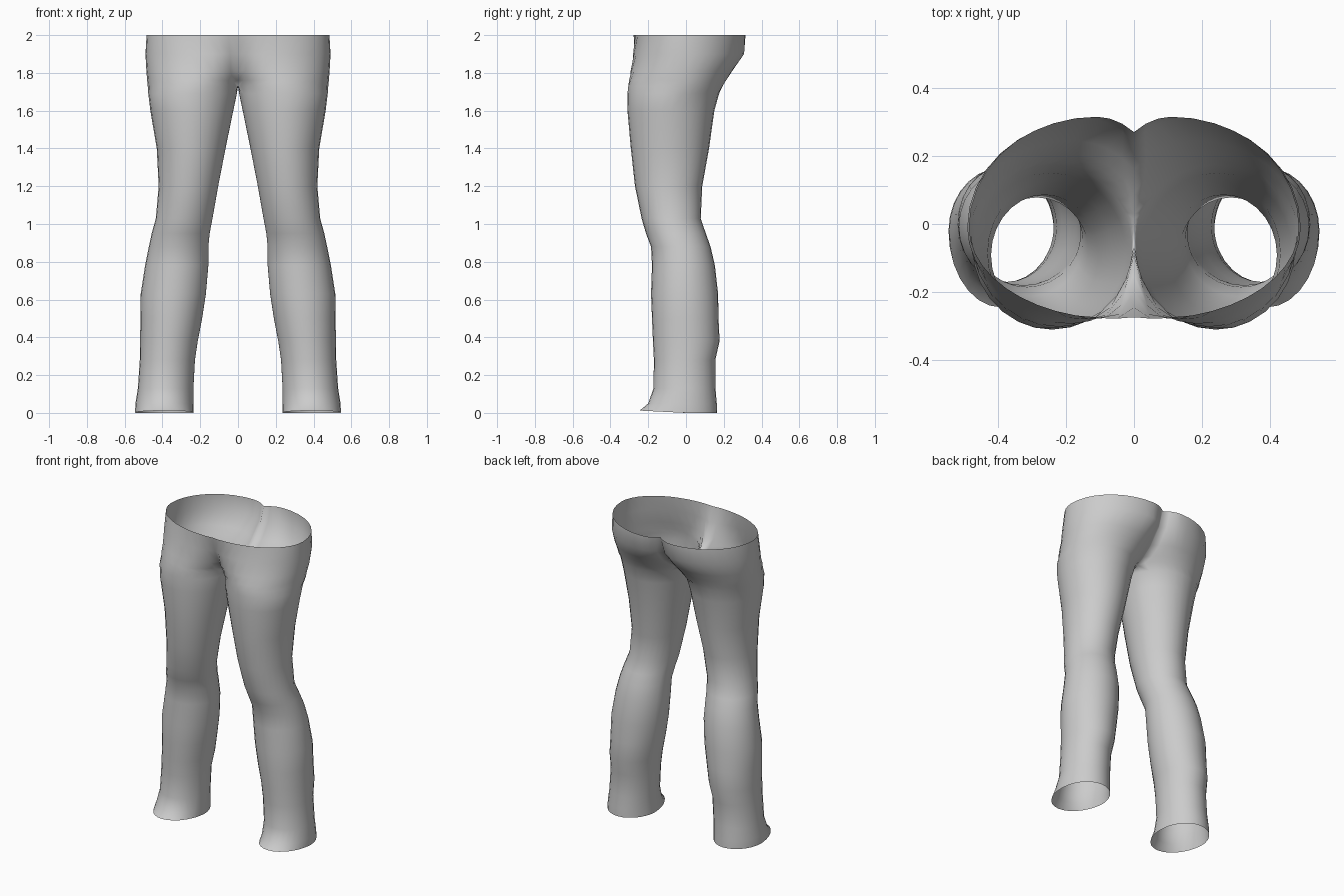
import bpy, bmesh
from math import sin, cos, pi, asin, radians

cube = bpy.data.objects.get("Cube")
if cube:
    bpy.data.objects.remove(cube)

fabric = bpy.data.materials.new("grey_fabric")
fabric.use_nodes = True
grey = (0.6, 0.6, 0.6, 1)
fabric.diffuse_color = grey
fabric.node_tree.nodes["Principled BSDF"].inputs["Base Color"].default_value = grey

HALF, INNER = 13, 7   # points on each half ring, points on the inseam

# Leg rings: height, inner x, outer x, front y, back y
LEG = [
    (0.00, .235, .545, -.245, .165), (0.05, .236, .543, -.20, .163),
    (0.13, .236, .53, -.172, .156), (0.28, .228, .52, -.17, .155),
    (0.38, .213, .518, -.175, .178), (0.50, .19, .517, -.18, .172),
    (0.63, .17, .515, -.185, .17), (0.78, .157, .492, -.18, .153),
    (0.88, .157, .472, -.185, .13), (0.95, .15, .457, -.212, .105),
    (1.03, .135, .435, -.235, .078), (1.20, .105, .42, -.27, .086),
    (1.40, .066, .43, -.292, .122), (1.60, .025, .464, -.31, .15),
    (1.69, .006, .475, -.31, .175),
]
# Hip rings: height, outer x, then (bulge x, bulge y, midline y) for front and back
HIP = [
    (1.73, .478, (.23, -.307, -.09), (.22, .195, .03)),
    (1.76, .481, (.22, -.302, -.15), (.21, .212, .09)),
    (1.81, .485, (.19, -.293, -.20), (.18, .245, .16)),
    (1.90, .49, (.13, -.28, -.245), (.13, .308, .235)),
    (2.00, .484, (.06, -.278, -.274), (.11, .315, .27)),
]


def arc(cx, outer, inner, cy, y, end):
    """Half ring from the outer side round to the inner side."""
    pts = []
    for i in range(HALF):
        t = end * i / (HALF - 1)
        r = outer if cos(t) > 0 else inner
        pts.append((cx + r * cos(t), cy + (y - cy) * sin(t)))
    return pts


def hip_arc(outer_x, cy, cx, y, mid):
    end = pi - asin((mid - cy) / (y - cy))
    return arc(cx, outer_x - cx, cx / -cos(end), cy, y, end)


def close_ring(front, back, inseam):
    return front + inseam + back[:0:-1]


rings = []
for z, xi, xo, yf, yb in LEG:
    cx, cy, r = (xi + xo) / 2, (yf + yb) / 2, (xo - xi) / 2
    if z < 0.1:
        cy = -.02
    gap = radians(25)
    f = arc(cx, r, r, cy, yf, pi - gap)
    b = arc(cx, r, r, cy, yb, pi - gap)
    inseam = []
    for k in range(1, INNER + 1):
        a = gap * (1 - 2 * k / (INNER + 1))
        depth = (cy - yf) if a > 0 else (yb - cy)
        inseam.append((cx - r * cos(a), cy - depth * sin(a)))
    # slight lift at the front of the hem
    rings.append([(x, y, z + (max(0, -y) * .05 if z == 0 else 0))
                  for x, y in close_ring(f, b, inseam)])
for z, xo, fr, ba in HIP:
    cy = (fr[2] + ba[2]) / 2 if z < 1.8 else -.01
    f, b = hip_arc(xo, cy, *fr), hip_arc(xo, cy, *ba)
    inseam = [(0, fr[2] + (ba[2] - fr[2]) * k / (INNER + 1)) for k in range(1, INNER + 1)]
    rings.append([(x, y, z) for x, y in close_ring(f, b, inseam)])

# Skin one leg; above the crotch the inseam is left open so the hips join
bm = bmesh.new()
grid = [[bm.verts.new(p) for p in ring] for ring in rings]
n = len(grid[0])
for j in range(len(grid) - 1):
    for i in range(n):
        if j >= len(LEG) and HALF - 1 <= i < HALF + INNER:
            continue
        k = (i + 1) % n
        bm.faces.new((grid[j][k], grid[j][i], grid[j + 1][i], grid[j + 1][k]))
bmesh.ops.delete(bm, geom=[v for v in bm.verts if not v.link_faces], context='VERTS')
for v in bm.verts:
    if abs(v.co.x) < 1e-4:
        v.co.x = 0

# Mirror to the other leg and weld the centre seam
copy = bmesh.ops.duplicate(bm, geom=bm.verts[:] + bm.edges[:] + bm.faces[:])["geom"]
for v in copy:
    if isinstance(v, bmesh.types.BMVert):
        v.co.x = -v.co.x
bmesh.ops.reverse_faces(bm, faces=[f for f in copy if isinstance(f, bmesh.types.BMFace)])
bmesh.ops.remove_doubles(bm, verts=bm.verts[:], dist=0.0005)
bm.normal_update()
# outer side of the left leg should face outwards
side = max(bm.faces, key=lambda f: f.calc_center_median().x)
if side.normal.x < 0:
    bmesh.ops.reverse_faces(bm, faces=bm.faces[:])
for f in bm.faces:
    f.smooth = True

mesh = bpy.data.meshes.new("trousers")
bm.to_mesh(mesh)
bm.free()
mesh.materials.append(fabric)
trousers = bpy.data.objects.new("trousers", mesh)
bpy.context.collection.objects.link(trousers)
